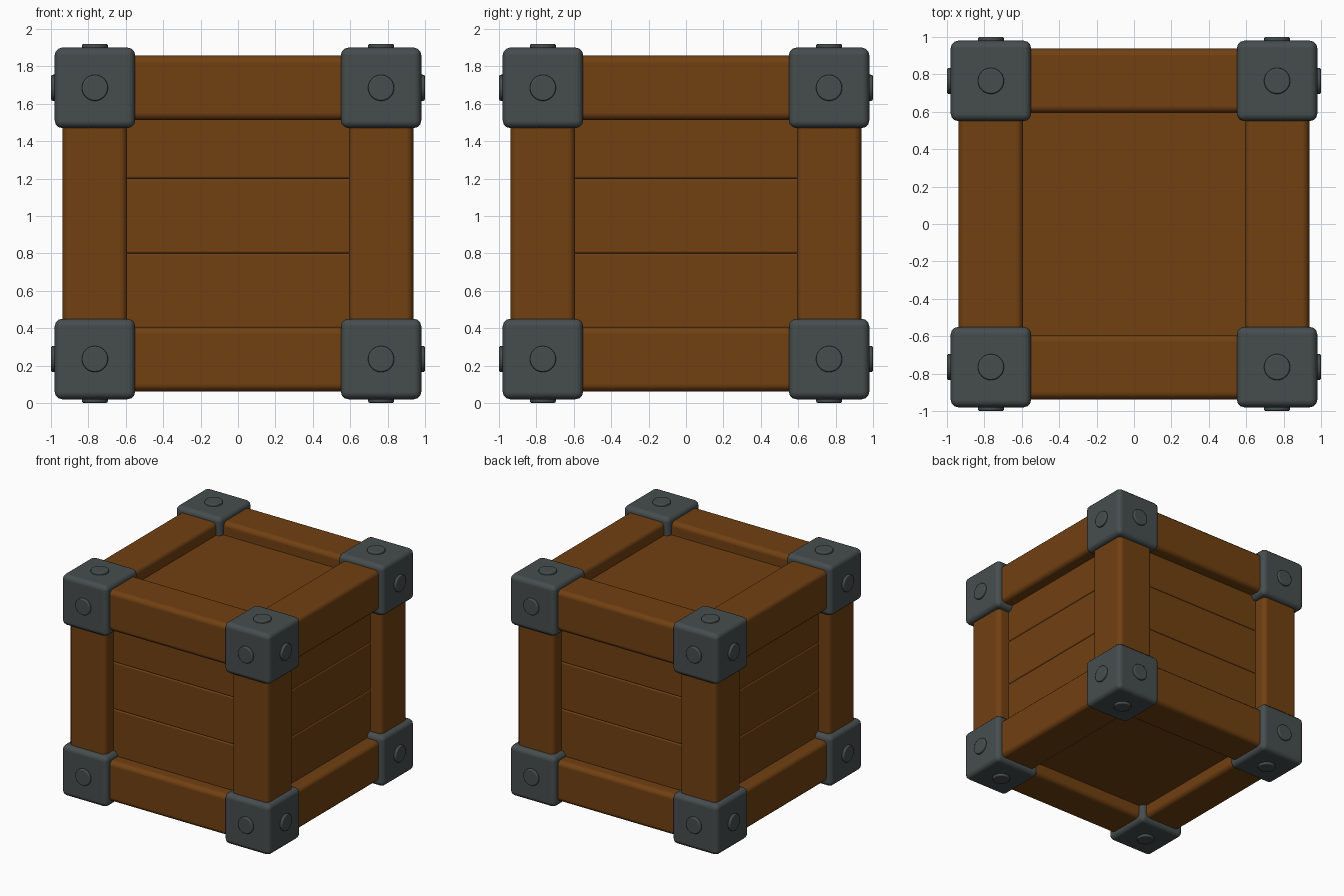
import bpy, bmesh
from mathutils import Matrix, Vector

if "Cube" in bpy.data.objects:
    bpy.data.objects.remove(bpy.data.objects["Cube"])

def material(name, rgb):
    m = bpy.data.materials.new(name)
    m.diffuse_color = (*rgb, 1)
    m.use_nodes = True
    m.node_tree.nodes["Principled BSDF"].inputs["Base Color"].default_value = m.diffuse_color
    return m

WOOD = material("brown wood", (0.165, 0.052, 0.006))
IRON = material("dark iron", (0.062, 0.075, 0.076))
C = Vector((0, 0, 0.96))            # crate centre
OFF = Vector((0.765, 0.765, 0.725))  # corner centres from crate centre

def finish(bm, name, mat, bevel, segments):
    me = bpy.data.meshes.new(name)
    bm.to_mesh(me)
    bm.free()
    me.materials.append(mat)
    ob = bpy.data.objects.new(name, me)
    bpy.context.collection.objects.link(ob)
    if bevel:
        b = ob.modifiers.new("bevel", 'BEVEL')
        b.width, b.segments, b.limit_method = bevel, segments, 'ANGLE'
        b.harden_normals = True
    bpy.ops.object.select_all(action='DESELECT')
    bpy.context.view_layer.objects.active = ob
    ob.select_set(True)
    bpy.ops.object.shade_smooth_by_angle(angle=0.7)
    return ob

def box(name, centre, size, mat, bevel, segments=3):
    bm = bmesh.new()
    bmesh.ops.create_cube(bm, size=1)
    bmesh.ops.scale(bm, vec=size, verts=bm.verts)
    bmesh.ops.translate(bm, vec=C + Vector(centre), verts=bm.verts)
    return finish(bm, name, mat, bevel, segments)

def rivet(name, centre, axis, sign):
    # low domed disc pointing outwards along one axis
    bm = bmesh.new()
    bmesh.ops.create_cone(bm, cap_ends=True, segments=24, radius1=0.07, radius2=0.07, depth=0.06)
    d = Vector((0, 0, 0))
    d[axis] = sign
    rot = Vector((0, 0, 1)).rotation_difference(d).to_matrix().to_4x4()
    pos = C + centre + d * 0.205
    bmesh.ops.transform(bm, matrix=Matrix.Translation(pos) @ rot, verts=bm.verts)
    finish(bm, name, IRON, 0.01, 2)

# Iron corner blocks with a rivet on each outer face
for sx in (-1, 1):
    for sy in (-1, 1):
        for sz in (-1, 1):
            s = (sx, sy, sz)
            c = Vector([OFF[i] * s[i] for i in range(3)])
            box("corner_bracket", c, (0.43, 0.43, 0.43), IRON, 0.04)
            for axis in range(3):
                rivet("bracket_rivet", c, axis, s[axis])

# Twelve beams along the crate edges
for axis in range(3):
    u, v = (axis + 1) % 3, (axis + 2) % 3
    for su in (-1, 1):
        for sv in (-1, 1):
            c, size = Vector((0, 0, 0)), Vector((0.345, 0.345, 0.345))
            c[u], c[v] = su * OFF[u], sv * OFF[v]
            size[axis] = 2 * OFF[axis] - 0.2
            box("edge_beam", c, size, WOOD, 0.04)

# Recessed planks on the four sides
for axis in range(2):
    for s in (-1, 1):
        for z in (-0.36, 0.04, 0.44):
            c, size = Vector((0, 0, z)), Vector((1.36, 1.36, 0.4))
            c[axis], size[axis] = s * 0.79, 0.08
            box("side_plank", c, size, WOOD, 0.012, 2)

# Recessed lid and base panels
for s, name in ((1, "lid_panel"), (-1, "base_panel")):
    box(name, (0, 0, s * 0.75), (1.36, 1.36, 0.08), WOOD, 0)
